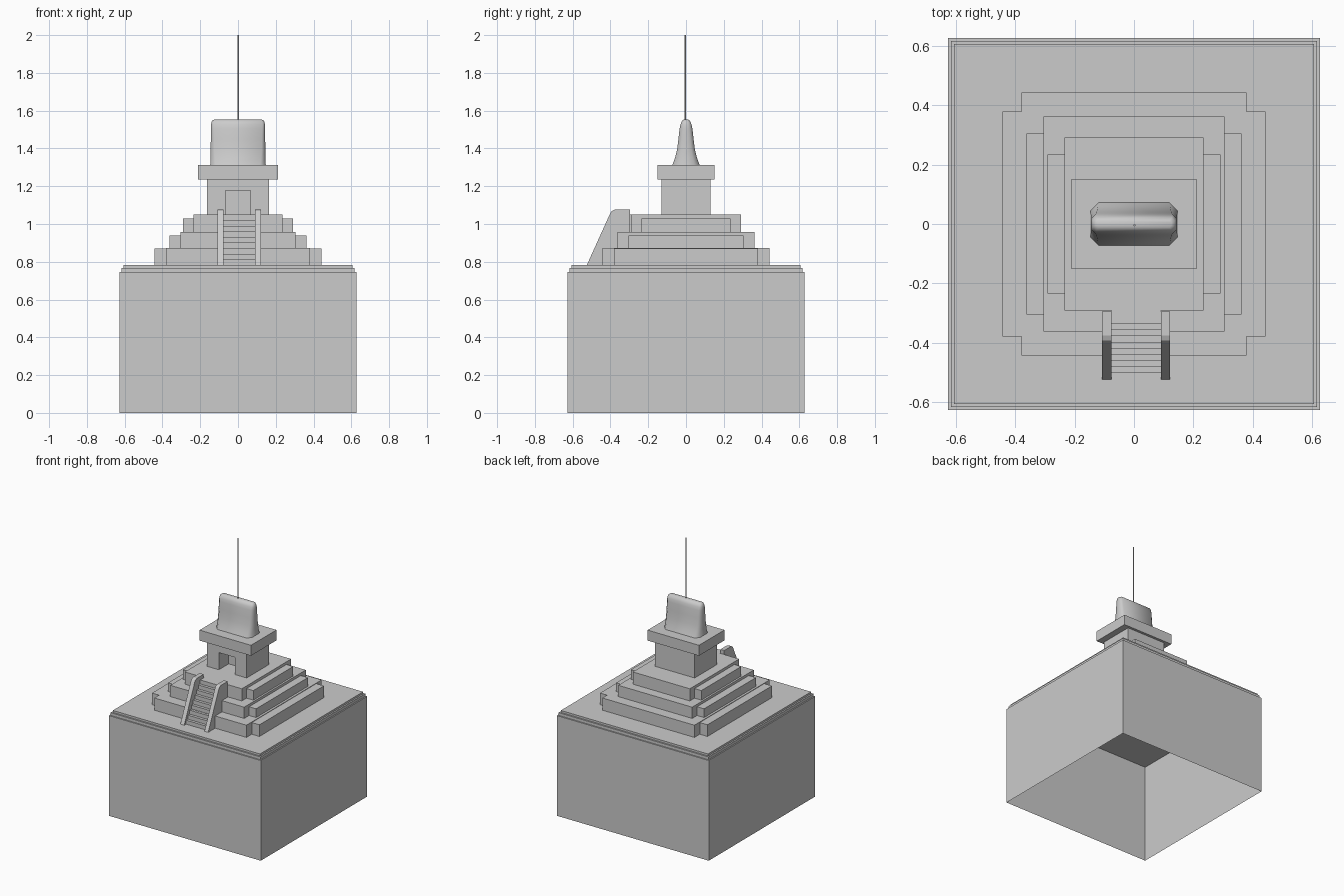
import bpy, bmesh

if "Cube" in bpy.data.objects:
    bpy.data.objects.remove(bpy.data.objects["Cube"])


def finish(name, bm):
    bmesh.ops.recalc_face_normals(bm, faces=bm.faces)
    me = bpy.data.meshes.new(name)
    bm.to_mesh(me)
    bm.free()
    ob = bpy.data.objects.new(name, me)
    bpy.context.collection.objects.link(ob)
    return ob


def box(name, hx, hy, z0, z1, y=0.0):
    bm = bmesh.new()
    bmesh.ops.create_cube(bm, size=1)
    for v in bm.verts:
        v.co = (v.co.x * 2 * hx, y + v.co.y * 2 * hy, z0 + (v.co.z + 0.5) * (z1 - z0))
    return finish(name, bm)


def loft(name, rings, bottom=True):
    """Skin a stack of equal-length point rings and cap the ends."""
    bm = bmesh.new()
    loops = [[bm.verts.new(p) for p in r] for r in rings]
    n = len(loops[0])
    for a, b in zip(loops, loops[1:]):
        for i in range(n):
            j = (i + 1) % n
            bm.faces.new((a[i], a[j], b[j], b[i]))
    if bottom:
        bm.faces.new(loops[0][::-1])
    bm.faces.new(loops[-1])
    return finish(name, bm)


def side_prism(name, profile, x0, x1):
    return loft(name, [[(x, y, z) for y, z in profile] for x in (x0, x1)])


def rect(h, z):
    return [(-h, -h, z), (h, -h, z), (h, h, z), (-h, h, z)]


# Hollow pedestal, open underneath, with two thin ledges on top
G = 0.783
bm_base = loft("pedestal", [rect(0.627, 0), rect(0.627, 0.747)], bottom=False)
box("lower_ledge", 0.618, 0.618, 0.747, 0.768)
box("upper_ledge", 0.607, 0.607, 0.768, G)

# Pyramid tiers with notched corners: (outer half, inner half, z0, wing top, core top)
tiers = [(0.443, 0.380, G, 0.870, 0.874),
         (0.363, 0.305, 0.870, 0.939, 0.958),
         (0.291, 0.235, 0.939, 1.029, 1.049)]
for k, (out, inn, z0, zw, zc) in enumerate(tiers, 1):
    box(f"tier_{k}_side_wings", out, inn, z0, zw)
    box(f"tier_{k}_core", inn, out, z0, zc)

# Staircase
steps = 9
y, z, run, rise = -0.503, G, 0.0208, (1.049 - G) / steps
profile = [(-0.28, G), (y, G)]
for i in range(steps):
    z += rise
    profile.append((y, z))
    if i < steps - 1:
        y += run
        profile.append((y, z))
profile.append((-0.28, z))
side_prism("stairs", profile, -0.076, 0.091)

# Sloped stair rails
rail = [(-0.525, G), (-0.402, 1.055), (-0.393, 1.069), (-0.376, 1.076),
        (-0.296, 1.076), (-0.296, G)]
side_prism("left_rail", rail, -0.108, -0.076)
side_prism("right_rail", rail, 0.091, 0.122)

# Temple chamber with a recessed doorway
temple = box("temple", 0.163, 0.131, 1.049, 1.235)
cutter = box("doorway_cutter", 0.066, 0.07, 1.0, 1.177, y=-0.085)
cutter.hide_render = True
cutter.hide_viewport = True
cut = temple.modifiers.new("doorway", "BOOLEAN")
cut.operation = "DIFFERENCE"
cut.solver = "EXACT"
cut.object = cutter
box("roof_slab", 0.212, 0.15, 1.235, 1.313)


# Roof comb: chamfered rings tapering to a rounded ridge
def comb_ring(hx, hy, c, z):
    return [(hx, -hy + c, z), (hx, hy - c, z), (hx - c, hy, z), (-hx + c, hy, z),
            (-hx, hy - c, z), (-hx, -hy + c, z), (-hx + c, -hy, z), (hx - c, -hy, z)]


comb = loft("roof_comb", [comb_ring(*r) for r in (
    (0.147, 0.072, 0.028, 1.313), (0.146, 0.058, 0.024, 1.35),
    (0.145, 0.047, 0.020, 1.395), (0.144, 0.040, 0.018, 1.45),
    (0.144, 0.034, 0.016, 1.505), (0.143, 0.029, 0.014, 1.528),
    (0.138, 0.021, 0.011, 1.546), (0.126, 0.011, 0.006, 1.553))])
bpy.context.view_layer.objects.active = comb
comb.select_set(True)
bpy.ops.object.shade_smooth_by_angle(angle=0.9)

# Thin mast
bm = bmesh.new()
bmesh.ops.create_cone(bm, cap_ends=True, segments=8, radius1=0.004, radius2=0.004, depth=0.46)
bmesh.ops.translate(bm, verts=bm.verts, vec=(0.002, -0.004, 1.77))
finish("mast", bm)
